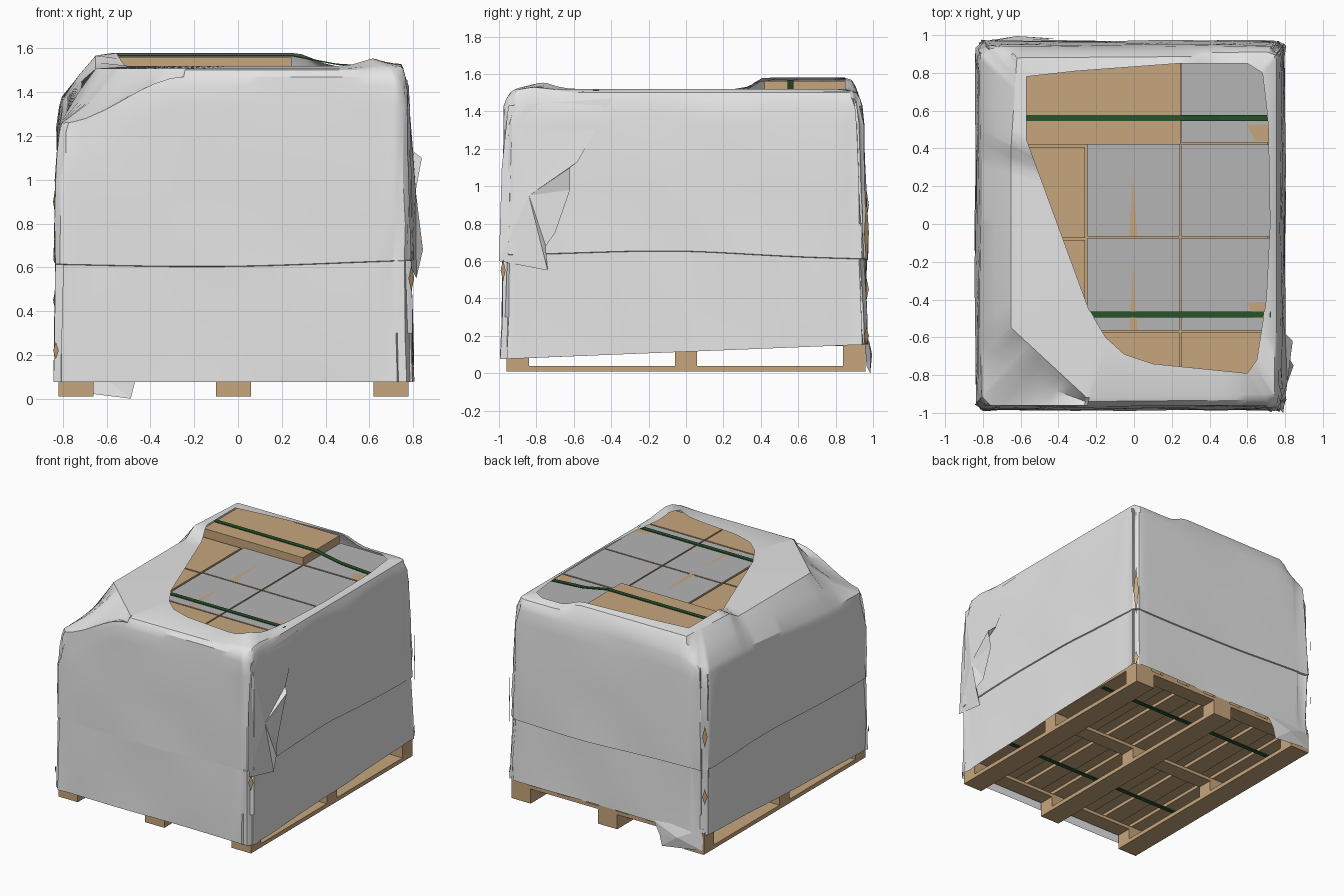
import bpy, bmesh, math, random
from mathutils import Vector

random.seed(4)
old = bpy.data.objects.get("Cube")
if old:
    bpy.data.objects.remove(old, do_unlink=True)


def material(name, r, g, b):
    m = bpy.data.materials.new(name)
    m.use_nodes = True
    m.diffuse_color = (r, g, b, 1)
    m.node_tree.nodes["Principled BSDF"].inputs["Base Color"].default_value = (r, g, b, 1)
    return m


WRAP = material("white film", 0.78, 0.78, 0.78)
BROWN = material("cardboard brown", 0.57, 0.38, 0.205)
GREY = material("grey box top", 0.46, 0.46, 0.46)
GREEN = material("dark green strap", 0.02, 0.085, 0.025)


def finish(name, bm, mats, smooth=None):
    bmesh.ops.recalc_face_normals(bm, faces=bm.faces)
    me = bpy.data.meshes.new(name)
    bm.to_mesh(me)
    bm.free()
    for m in mats:
        me.materials.append(m)
    if smooth:
        me.shade_smooth()
        me.set_sharp_from_angle(angle=math.radians(smooth))
    ob = bpy.data.objects.new(name, me)
    bpy.context.collection.objects.link(ob)
    return ob


def box(name, x0, x1, y0, y1, z0, z1, mat=BROWN, top=None):
    bm = bmesh.new()
    bmesh.ops.create_cube(bm, size=1)
    for v in bm.verts:
        v.co = ((x0 + x1) / 2 + v.co.x * (x1 - x0),
                (y0 + y1) / 2 + v.co.y * (y1 - y0),
                (z0 + z1) / 2 + v.co.z * (z1 - z0))
    if top:
        for f in bm.faces:
            f.material_index = int(all(v.co.z > z1 - 0.001 for v in f.verts))
    return finish(name, bm, [mat, top] if top else [mat])


def sheet(name, points, mat, fan=None):
    """Thin sheet from an outline, optionally fanned around a raised point."""
    bm = bmesh.new()
    vs = [bm.verts.new(p) for p in points]
    if fan:
        c = bm.verts.new(fan)
        for a, b in zip(vs, vs[1:] + vs[:1]):
            bm.faces.new((a, b, c))
    else:
        bm.faces.new(vs)
    return finish(name, bm, [mat])


def strap(name, path, y, half=0.016):
    """Flat band running along x."""
    bm = bmesh.new()
    rows = [[bm.verts.new((x, y + s * half, z + t)) for s, t in
             ((-1, 0), (1, 0), (1, 0.006), (-1, 0.006))] for x, z in path]
    for a, b in zip(rows, rows[1:]):
        for i in range(4):
            j = (i + 1) % 4
            bm.faces.new((a[i], a[j], b[j], b[i]))
    bm.faces.new(rows[0])
    bm.faces.new(rows[-1])
    finish(name, bm, [GREEN])


# Pallet: three skids, nine blocks, cross boards and deck boards
for x in (-0.74, -0.02, 0.70):
    box("pallet_skid", x - 0.08, x + 0.08, -0.96, 0.96, 0.01, 0.04)
    for y in (-0.9, 0, 0.9):
        box("pallet_block", x - 0.08, x + 0.08, y - 0.06, y + 0.06, 0.04, 0.12)
for y in (-0.9, 0, 0.9):
    box("pallet_cross_board", -0.82, 0.78, y - 0.06, y + 0.06, 0.12, 0.145)
for i in range(7):
    x = -0.75 + i * 1.46 / 6
    box("pallet_deck_board", x - 0.07, x + 0.07, -0.96, 0.96, 0.145, 0.17)

# Stacked cartons: hidden lower stack, then the visible top layer
box("lower_cartons", -0.79, 0.74, -0.93, 0.91, 0.17, 1.22)
box("middle_cartons", -0.6, 0.71, -0.54, 0.84, 1.22, 1.46)
box("front_middle_cartons", -0.24, 0.71, -0.85, -0.54, 1.22, 1.46)
for x0, x1 in ((-0.245, 0.24), (0.25, 0.725)):
    for y0, y1 in ((-0.565, -0.075), (-0.065, 0.42)):
        box("grey_carton", x0, x1, y0, y1, 1.46, 1.505, BROWN, GREY)
    box("front_carton", x0, min(x1, 0.71), -0.85, -0.575, 1.46, 1.505)
for y0, y1 in ((-0.53, -0.085), (-0.075, 0.405)):
    box("side_carton", -0.61, -0.26, y0, y1, 1.46, 1.505)
box("back_grey_carton", 0.25, 0.725, 0.432, 0.86, 1.46, 1.505, BROWN, GREY)
box("tall_back_carton", -0.58, 0.245, 0.42, 0.855, 1.46, 1.562)

# Bare cardboard showing through on the grey tops
Z = 1.507
for y in (-0.07, -0.56):
    sheet("bare_sliver", [(-0.025, y, Z), (0.02, y, Z), (0.005, y + 0.15, Z), (-0.003, y + 0.36, Z)], BROWN)
for y in (-0.5, 0.44):
    sheet("bare_patch", [(0.6, y + 0.08, Z), (0.64, y, Z), (0.72, y, Z), (0.72, y + 0.09, Z)], BROWN)

# Straps above the load and under the deck
strap("back_strap", [(-0.58, 1.563), (0.25, 1.563), (0.45, 1.525), (0.725, 1.508)], 0.56)
strap("front_strap", [(-0.4, 1.508), (0.725, 1.508)], -0.48)
for y in (-0.48, 0.56):
    strap("under_strap", [(-0.8, 0.138), (0.76, 0.138)], y)

# Film wrap: rings lofted from the hem, up the sides, over to the top opening
C = Vector((0.08, 0.05))


def chamfered(x0, x1, y0, y1, c):
    return [(x0 + c, y0), (x1 - c, y0), (x1, y0 + c), (x1, y1 - c),
            (x1 - c, y1), (x0 + c, y1), (x0, y1 - c), (x0, y0 + c)]


SIDE = chamfered(-0.84, 0.80, -0.985, 0.97, 0.035)
SHOULDER = chamfered(-0.805, 0.765, -0.96, 0.93, 0.045)
CREST = [(0.745, -0.9), (0.745, 0.89), (-0.62, 0.88), (-0.65, 0.42), (-0.65, -0.55), (-0.25, -0.92)]
OPENING = [(-0.57, 0.78), (-0.57, 0.45), (-0.24, -0.45), (-0.15, -0.6), (-0.05, -0.69),
           (0.1, -0.74), (0.6, -0.79), (0.65, -0.72), (0.70, -0.4), (0.72, 0), (0.71, 0.55),
           (0.68, 0.8), (0.6, 0.85), (0.24, 0.85), (-0.3, 0.81)]


def hit(poly, a):
    """Point where a ray from the centre crosses the outline."""
    d, best = Vector((math.cos(a), math.sin(a))), 0
    for p, q in zip(poly, poly[1:] + poly[:1]):
        p, e = Vector(p) - C, Vector(q) - Vector(p)
        den = d.cross(e)
        if abs(den) > 1e-9:
            t, u = p.cross(e) / den, p.cross(d) / den
            if -1e-6 <= u <= 1 + 1e-6:
                best = max(best, t)
    return C + d * best


def step(t):
    t = min(1, max(0, t))
    return t * t * (3 - 2 * t)


def top_z(p):
    raised = 0.06 * step((p.y - 0.3) / 0.12) * step((0.45 - p.x) / 0.2)
    hump = 0.045 * math.exp(-((p.x - 0.66) ** 2 + (p.y + 0.8) ** 2) / 0.01)
    return 1.52 + raised + hump


def shoulder_z(p):
    b = step((p.y + 0.95) / 1.9)
    low = 1.26 + 0.12 * b
    return low + (1.47 - low) * step((p.x + 0.8) / (0.55 - 0.35 * b))


def column(a):
    side, sh = hit(SIDE, a), hit(SHOULDER, a)
    crest, rim = hit(CREST, a), hit(OPENING, a)
    out = Vector((math.cos(a), math.sin(a)))
    h, hem = shoulder_z(sh), 0.115 + 0.04 * side.y
    seam = 0.63 + 0.025 * math.cos(2 * a + 0.5)
    corner = abs(side.x) > 0.72 and abs(side.y) > 0.88
    pts = []
    for z, pull in ((hem, 0), (0.3, 0.1), (seam - 0.003, 0.25), (seam, 0),
                    (0.8, 0.15), (1.0, 0.3), (h - 0.14, 0.5), (h - 0.04, 0.75)):
        wave = 0.004 * math.sin(6 * a + 9 * z) + (random.uniform(-0.012, 0.01) if corner else 0)
        pts.append((*(side.lerp(sh, pull) + out * wave), z))
    pts.append((*sh, h))
    zc = top_z(crest) - 0.012
    notch = crest.x < -0.24 and crest.y < -0.54
    mid = sh.lerp(crest, 0.5)
    pts.append((*mid, (h + zc) / 2 + (-0.03 if notch else 0.012)))
    pts.append((*crest, zc))
    pts.append((*rim, top_z(rim)))
    return pts


angles = {round(i * math.tau / 110, 3) for i in range(110)}
for poly in (SIDE, SHOULDER, CREST, OPENING):
    angles |= {round(math.atan2(y - C.y, x - C.x) % math.tau, 3) for x, y in poly}
bm = bmesh.new()
cols = [[bm.verts.new(p) for p in column(a)] for a in sorted(angles)]
for a, b in zip(cols, cols[1:] + cols[:1]):
    for i in range(len(a) - 1):
        bm.faces.new((a[i], b[i], b[i + 1], a[i + 1]))
finish("film_wrap", bm, [WRAP], 28)

# Loose film: flap on the side near the front, and tail at the back hem
sheet("side_film_flap", [(0.772, -0.39, 1.47), (0.80, -0.58, 1.13), (0.84, -0.62, 1.1), (0.812, -0.62, 0.98),
                         (0.815, -0.70, 0.75), (0.845, -0.75, 0.68), (0.815, -0.74, 0.55),
                         (0.79, -1.0, 0.6), (0.775, -0.985, 1.1), (0.772, -0.95, 1.43)],
      WRAP, (0.812, -0.84, 0.95))
sheet("back_film_tail", [(-0.82, 0.955, 0.2), (-0.81, 0.965, 0.04), (-0.49, 0.985, 0),
                         (-0.47, 0.985, 0.08), (-0.42, 0.98, 0.17)], WRAP, (-0.62, 0.995, 0.1))

# Torn corners with cardboard showing
for sx, sy, z, tall in ((0.79, 0.965, 0.75, 0.2), (0.79, 0.965, 0.2, 0.05), (-0.832, 0.965, 0.9, 0.08),
                        (-0.832, 0.965, 0.45, 0.06), (-0.832, -0.978, 0.22, 0.04), (0.792, -0.978, 0.55, 0.06)):
    dx, dy = math.copysign(0.013, sx), math.copysign(0.013, sy)
    sheet("torn_corner", [(sx, sy, z - tall), (sx + dx, sy - dy, z),
                          (sx, sy, z + tall), (sx - dx, sy + dy, z)], BROWN)
